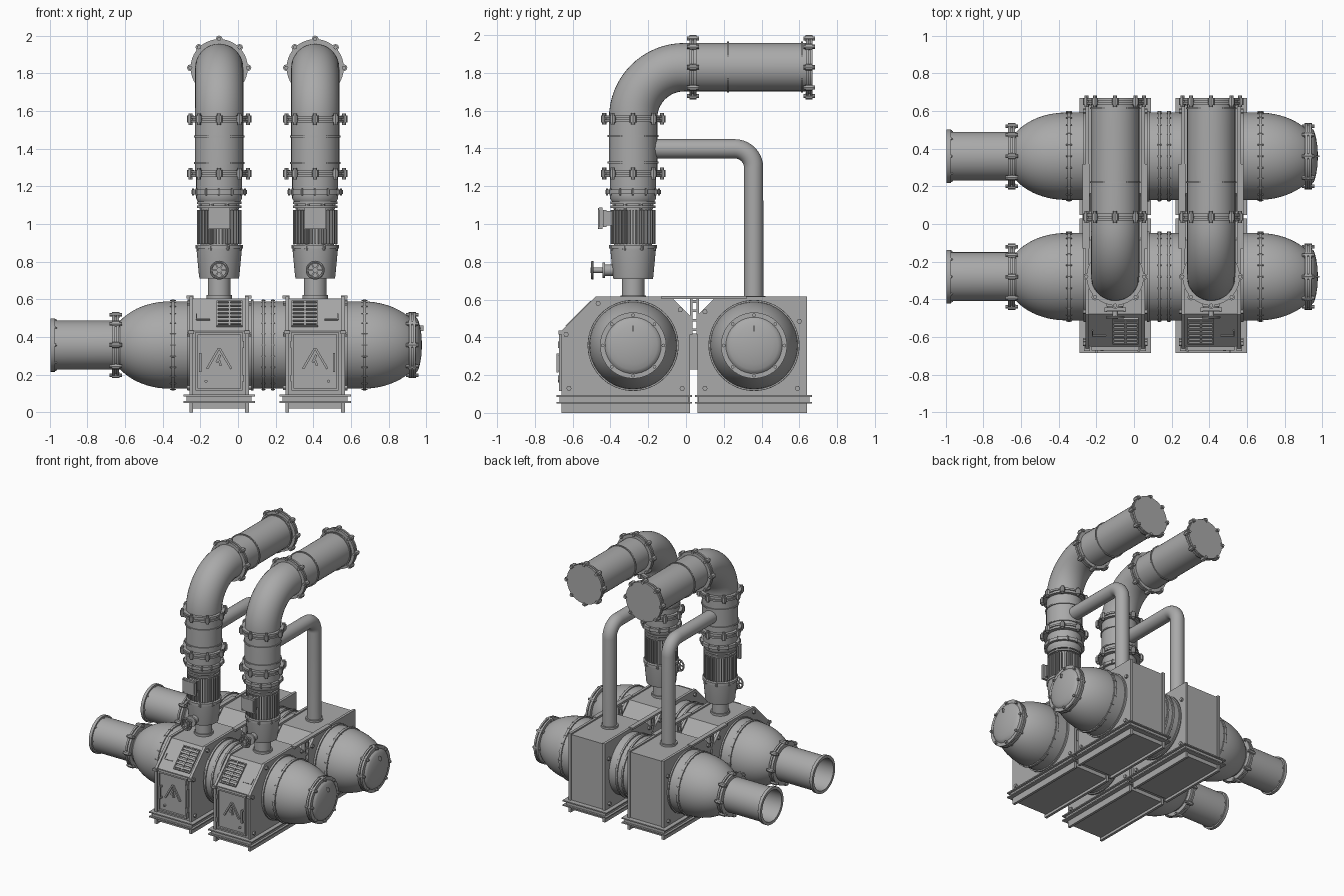
import bpy, bmesh
from math import pi, sin, cos, radians
from mathutils import Vector, Matrix

if "Cube" in bpy.data.objects:
    bpy.data.objects.remove(bpy.data.objects["Cube"])

X, Y, Z = Vector((1, 0, 0)), Vector((0, 1, 0)), Vector((0, 0, 1))
COLS = [(-0.10, 1), (0.41, -1)]      # cabinet column centre, mirror side
TANK_Y = [-0.28, 0.36]
TZ, RY, HZ = 0.357, -0.28, 1.83      # tank height, riser y, outlet height
STEEL = bpy.data.materials.new('dark_steel')
STEEL.diffuse_color = (.4, .4, .4, 1)
STEEL.use_nodes = True
STEEL.node_tree.nodes["Principled BSDF"].inputs["Base Color"].default_value = STEEL.diffuse_color


def finish(bm, name):
    bmesh.ops.remove_doubles(bm, verts=bm.verts, dist=1e-5)
    bmesh.ops.recalc_face_normals(bm, faces=bm.faces)
    me = bpy.data.meshes.new(name)
    bm.to_mesh(me)
    bm.free()
    me.materials.append(STEEL)
    ob = bpy.data.objects.new(name, me)
    bpy.context.collection.objects.link(ob)
    return ob


def frame(loc, axis):
    return Matrix.Translation(loc) @ axis.to_track_quat('Z', 'Y').to_matrix().to_4x4()


def spin(bm, prof, loc, axis, seg=40):
    """Revolve (radius, height) points about an axis."""
    m = frame(Vector(loc), axis)
    rings = [[bm.verts.new(m @ Vector((r * cos(2 * pi * i / seg), r * sin(2 * pi * i / seg), h)))
              for i in range(seg)] for r, h in prof]
    for a, b in zip(rings, rings[1:]):
        for i in range(seg):
            j = (i + 1) % seg
            bm.faces.new((a[i], a[j], b[j], b[i]))


def disc(bm, r, h0, h1, loc, axis, seg=40):
    spin(bm, [(0, h0), (r, h0), (r, h1), (0, h1)], loc, axis, seg)


def bolts(bm, n, radius, size, length, loc, axis, phase=0.0):
    m = frame(Vector(loc), axis)
    s, h = size, length / 2
    prof = [(0, -h), (s * .6, -h), (s * .6, -h * .6), (s, -h * .6),
            (s, h * .6), (s * .6, h * .6), (s * .6, h), (0, h)]
    for i in range(n):
        a = 2 * pi * i / n + phase
        spin(bm, prof, m @ Vector((radius * cos(a), radius * sin(a), 0)), axis, 8)


def clamp(name, loc, axis, r=0.152, bolt_r=0.153, size=0.018, length=0.062):
    """Pair of flange discs held by eight bolts."""
    bm = bmesh.new()
    disc(bm, r, -.018, -.004, loc, axis)
    disc(bm, r - .008, -.004, .004, loc, axis)
    disc(bm, r, .004, .018, loc, axis)
    bolts(bm, 8, bolt_r, size, length, loc, axis)
    finish(bm, name)


def block(bm, size, loc, rot=None):
    m = Matrix.Translation(loc) @ (rot or Matrix()) @ Matrix.Diagonal((*size, 1))
    bmesh.ops.create_cube(bm, size=1, matrix=m)


def prism(bm, pts, x0, x1):
    """Extrude a y-z outline along x."""
    a = [bm.verts.new((x0, y, z)) for y, z in pts]
    b = [bm.verts.new((x1, y, z)) for y, z in pts]
    bm.faces.new(a)
    bm.faces.new(b[::-1])
    for i in range(len(pts)):
        j = (i + 1) % len(pts)
        bm.faces.new((a[i], a[j], b[j], b[i]))


def pipe(name, pts, r):
    cu = bpy.data.curves.new(name, 'CURVE')
    cu.dimensions = '3D'
    cu.bevel_depth, cu.bevel_resolution, cu.use_fill_caps = r, 16, True
    cu.materials.append(STEEL)
    sp = cu.splines.new('POLY')
    sp.points.add(len(pts) - 1)
    for p, c in zip(sp.points, pts):
        p.co = (*c, 1)
    ob = bpy.data.objects.new(name, cu)
    bpy.context.collection.objects.link(ob)
    bpy.ops.object.select_all(action='DESELECT')
    ob.select_set(True)
    bpy.context.view_layer.objects.active = ob
    bpy.ops.object.convert(target='MESH')


# Horizontal tanks: hollow inlet pipe, two domes, bands and end cap
for ty in TANK_Y:
    c = (0, ty, TZ)
    n = 'front' if ty < 0 else 'rear'
    left = [(.232 * cos(t), -.36 - .32 * sin(t)) for t in [.98 * (1 - i / 10) for i in range(11)]]
    right = [(.232 * cos(t), .66 + .325 * sin(t)) for t in [.95 * i / 10 for i in range(11)]]
    bm = bmesh.new()
    spin(bm, [(0, -.66), (.12, -.66), (.12, -.995), (.142, -.995), (.142, -.972), (.13, -.972),
              (.13, -.64)] + left + right + [(.135, .95), (0, .95)], c, X, 64)
    finish(bm, n + '_tank')
    bm = bmesh.new()
    for x in (-.345, .672):
        disc(bm, .24, x - .009, x + .009, c, X, 64)
        bolts(bm, 24, .236, .005, .03, (x, ty, TZ), X)
    for x in (-.262, .075, .135, .185, .575):
        disc(bm, .241, x - .007, x + .007, c, X, 64)
    for x in (.135, .185):
        bolts(bm, 24, .236, .005, .022, (x, ty, TZ), X)
    finish(bm, n + '_tank_bands')
    clamp(n + '_inlet_clamp', (-.65, ty, TZ), X, .162, .16, .016, .066)
    clamp(n + '_end_clamp', (.925, ty, TZ), X, .175, .16, .016, .066)
    bm = bmesh.new()
    spin(bm, [(.15, .942), (.14, .953), (.128, .959), (.1, .967), (.05, .975), (0, .977)], c, X)
    block(bm, (.02, .006, .03), (.975, ty, TZ + .09))
    bolts(bm, 8, .131, .007, .02, (-.972, ty, TZ), X)
    finish(bm, n + '_end_cap')

FRONT = [(-.66, 0), (-.66, .435), (-.48, .615), (-.08, .615), (.02, .515), (.02, 0)]
BODY = [(-.65, .02), (-.65, .432), (-.477, .605), (-.085, .605), (.012, .51), (.012, .02)]
REAR = [(.06, 0), (.06, .515), (.16, .615), (.64, .615), (.64, 0)]
REAR_BODY = [(.068, .02), (.068, .51), (.163, .605), (.63, .605), (.63, .02)]
TILT = Matrix.Rotation(radians(45), 4, 'X')

for k, (cx, sd) in enumerate(COLS):
    n = ('left', 'right')[k] + '_'
    # Cabinets with proud side plates, corner bolts and base channels
    for part, body, plate, yc, hl, bp in (
            ('front', BODY, FRONT, -.3275, .343, [(-.465, .58), (-.03, .545), (-.635, .415), (-.62, .13), (-.02, .13)]),
            ('rear', REAR_BODY, REAR, .358, .295, [(.1, .535), (.6, .485), (.1, .13), (.59, .13)])):
        bm = bmesh.new()
        prism(bm, body, cx - .145, cx + .145)
        for s in (-1, 1):
            prism(bm, plate, cx + s * .158, cx + s * .138)
            for y, z in bp:
                disc(bm, .014, -.012, .012, (cx + s * .16, y, z), X, 6)
        finish(bm, n + part + '_cabinet')
        bm = bmesh.new()
        block(bm, (.345, hl * 2, .04), (cx, yc, .07))
        for z in (.054, .089):
            block(bm, (.38, hl * 2 + .03, .009), (cx, yc, z))
        finish(bm, n + part + '_base_channel')

    # Door: raised panel, frame, handle, lock and warning triangle
    bm = bmesh.new()
    block(bm, (.225, .01, .29), (cx, -.652, .27))
    for s in (-1, 1):
        block(bm, (.012, .026, .31), (cx + s * .119, -.66, .27))
        block(bm, (.25, .026, .012), (cx, -.66, .27 + s * .149))
        block(bm, (.03, .03, .02), (cx + s * .15, -.66, .425))
        block(bm, (.012, .02, .125), (cx + s * .033, -.66, .285), Matrix.Rotation(-s * radians(30), 4, 'Y'))
        for z in (.18, .36):
            block(bm, (.014, .03, .035), (cx + sd * .125, -.662, z))
    block(bm, (.012, .018, .045), (cx - .004, -.66, .285), Matrix.Rotation(radians(25), 4, 'Y'))
    block(bm, (.012, .018, .03), (cx + .004, -.66, .262), Matrix.Rotation(radians(-20), 4, 'Y'))
    block(bm, (.012, .012, .1), (cx - sd * .1, -.68, .265))
    for z in (.222, .308):
        block(bm, (.012, .03, .012), (cx - sd * .1, -.669, z))
    disc(bm, .008, 0, .018, (cx - sd * .07, -.656, .165), -Y, 12)
    finish(bm, n + 'door')

    # Louvred vent on the sloping face
    bm = bmesh.new()
    vx = cx + sd * .055

    def slope(size, x, v, lift):
        block(bm, size, (x, -.5635 + v * .707 - lift * .707, .5185 + v * .707 + lift * .707), TILT)
    for s in (-1, 1):
        slope((.008, .185, .014), vx + s * .066, 0, .006)
        slope((.14, .008, .014), vx, s * .09, .006)
    slope((.01, .18, .014), vx, 0, .006)
    for i in range(6):
        slope((.125, .016, .012), vx, -.07 + i * .028, .005)
    slope((.07, .006, .008), cx - sd * .085, -.04, .003)
    slope((.006, .04, .008), cx - sd * .12, -.02, .003)
    finish(bm, n + 'vent')

    # Bridge between front and rear cabinets
    bm = bmesh.new()
    block(bm, (.26, .05, .19), (cx, .04, .325))
    for s in (-1, 1):
        block(bm, (.035, .45, .016), (cx + s * .155, .095, .612))
        for y in (.028, .062):
            block(bm, (.03, .014, .19), (cx + s * .14, y, .51))
        for i in range(4):
            block(bm, (.03, .04, .014), (cx + s * .14, .045, .44 + i * .05))
    finish(bm, n + 'bridge')

    # Pump: neck, tapered housing and upper coupling
    c = (cx, RY, 0)
    bm = bmesh.new()
    spin(bm, [(0, .6), (.068, .6), (.068, .622), (.06, .622), (.06, .71), (.104, .71), (.107, .722),
              (.121, .87), (.127, .87), (.127, .888), (.1, .888), (.1, 1.085), (.119, 1.085),
              (.119, 1.097), (.105, 1.097), (.105, 1.107), (.119, 1.107), (.119, 1.119), (.112, 1.119),
              (.122, 1.135), (.122, 1.158), (.142, 1.158), (.142, 1.182), (.122, 1.182), (.122, 1.26), (0, 1.26)],
         c, Z, 48)
    bolts(bm, 12, .138, .009, .036, (cx, RY, 1.17), Z)
    bolts(bm, 8, .12, .01, .03, (cx, RY, .875), Z, pi / 8)
    bolts(bm, 8, .107, .01, .05, (cx, RY, 1.102), Z, pi / 8)
    finish(bm, n + 'pump_housing')

    # Motor cooling fins and terminal box
    bm = bmesh.new()
    for i in range(36):
        r = Matrix.Rotation(2 * pi * i / 36, 4, 'Z')
        block(bm, (.025, .007, .18), Vector(c) + r @ Vector((.106, 0, .985)), r)
    finish(bm, n + 'motor_fins')
    bm = bmesh.new()
    for size, y in ((.075, .11), (.09, .15), (.115, .172), (.09, .176)):
        block(bm, (size, .09 if size < .08 else .018, size), (cx, RY - y, 1.03))
    for s in (-1, 1):
        for t in (-1, 1):
            disc(bm, .006, 0, .006, (cx + s * .05, RY - .181, 1.03 + t * .05), -Y, 6)
    finish(bm, n + 'terminal_box')

    # Valve with hand wheel
    bm = bmesh.new()
    w = (cx, RY, .755)
    spin(bm, [(.03, .09), (.03, .15), (.042, .15), (.042, .163), (.014, .163), (.014, .225), (0, .225)], w, -Y, 20)
    spin(bm, [(.043 + .007 * cos(i * pi / 4), .216 + .007 * sin(i * pi / 4)) for i in range(9)], w, -Y, 28)
    for i in range(3):
        block(bm, (.084, .007, .008), (cx, RY - .216, .755), Matrix.Rotation(i * pi / 3, 4, 'Y'))
    finish(bm, n + 'valve')

    # Main riser with elbow, weld bands and clamps
    arc = [(cx, -.01 - .27 * cos(a), 1.56 + .27 * sin(a)) for a in [pi / 2 * i / 16 for i in range(17)]]
    pipe(n + 'riser', [(cx, RY, 1.25)] + arc + [(cx, .662, HZ)], .128)
    bm = bmesh.new()
    for z in (1.325, 1.465):
        disc(bm, .135, -.005, .005, (cx, RY, z), Z)
    for y in (.222, .615):
        disc(bm, .135, -.005, .005, (cx, y, HZ), Y)
    finish(bm, n + 'weld_bands')
    for z in (1.267, 1.557):
        clamp(n + 'riser_clamp', (cx, RY, z), Z)
    for y in (.037, .652):
        clamp(n + 'outlet_clamp', (cx, y, HZ), Y)

    # Side return pipe into the rear cabinet
    arc = [(cx, .258 + .1 * sin(a), 1.298 + .1 * cos(a)) for a in [pi / 2 * i / 10 for i in range(11)]]
    pipe(n + 'return_pipe', [(cx, RY + .05, 1.398)] + arc + [(cx, .358, .6)], .051)
    bm = bmesh.new()
    disc(bm, .062, .6, .62, (cx, .358, 0), Z)
    finish(bm, n + 'return_collar')

# Smooth round surfaces, keep hard edges
bpy.ops.object.select_all(action='SELECT')
bpy.context.view_layer.objects.active = bpy.context.scene.objects[0]
bpy.ops.object.shade_smooth_by_angle(angle=radians(35))
